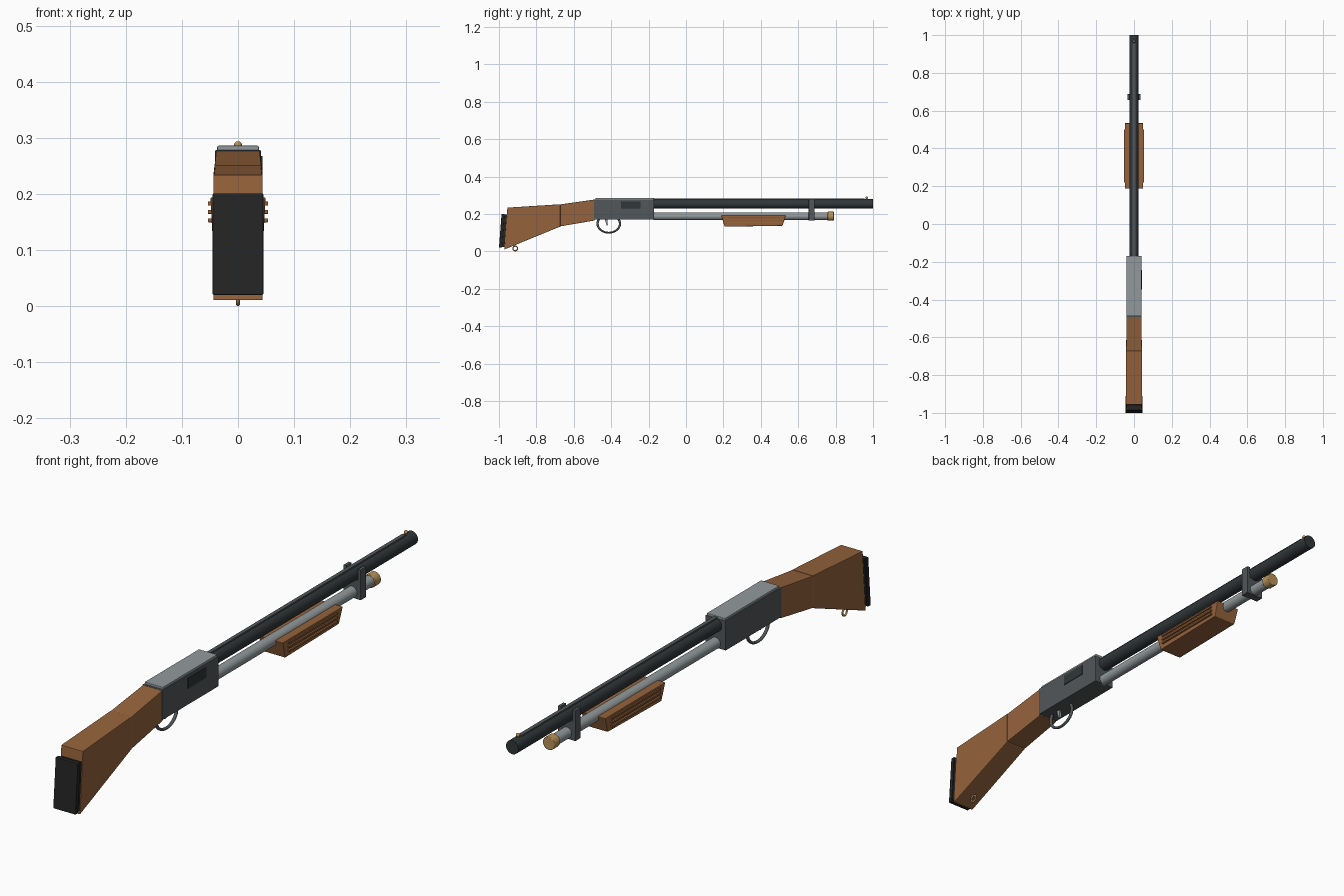
import bpy
from math import pi, radians

if "Cube" in bpy.data.objects:
    bpy.data.objects.remove(bpy.data.objects["Cube"])

MATS = {}
COLOURS = {
    "wood": (0.30, 0.125, 0.045, 1), "blued": (0.030, 0.037, 0.040, 1),
    "receiver_steel": (0.085, 0.095, 0.10, 1), "bright_steel": (0.29, 0.32, 0.33, 1),
    "rubber": (0.018, 0.018, 0.019, 1), "brass": (0.48, 0.29, 0.10, 1),
}


def paint(o, name, colour):
    o.name = name
    if colour not in MATS:
        MATS[colour] = bpy.data.materials.new(colour)
        MATS[colour].diffuse_color = COLOURS[colour]
    o.data.materials.append(MATS[colour])
    return o


def bevel(o, width):
    if width:
        m = o.modifiers.new("edge", 'BEVEL')
        m.width, m.segments = width, 2
    return o


def prism(name, profile, colour, edge=0.002):
    """Side profile of (y, z, half width) points, closed across x."""
    n = len(profile)
    verts = [(s * w, y, z) for s in (-1, 1) for y, z, w in profile]
    faces = [list(range(n)), list(range(2 * n - 1, n - 1, -1))]
    faces += [[i, i + n, (i + 1) % n + n, (i + 1) % n] for i in range(n)]
    me = bpy.data.meshes.new(name)
    me.from_pydata(verts, [], faces)
    o = bpy.data.objects.new(name, me)
    bpy.context.collection.objects.link(o)
    bpy.context.view_layer.objects.active = o
    o.select_set(True)
    bpy.ops.object.mode_set(mode='EDIT')
    bpy.ops.mesh.select_all(action='SELECT')
    bpy.ops.mesh.normals_make_consistent(inside=False)
    bpy.ops.object.mode_set(mode='OBJECT')
    o.select_set(False)
    return bevel(paint(o, name, colour), edge)


def box(name, x, y, z, colour, edge=0.001):
    bpy.ops.mesh.primitive_cube_add(size=1, location=[sum(r) / 2 for r in (x, y, z)])
    o = bpy.context.object
    o.scale = [r[1] - r[0] for r in (x, y, z)]
    bpy.ops.object.transform_apply(location=False, rotation=False)
    return bevel(paint(o, name, colour), edge)


def tube(name, r, y, z, colour):
    bpy.ops.mesh.primitive_cylinder_add(vertices=32, radius=r, depth=y[1] - y[0],
                                        location=(0, sum(y) / 2, z), rotation=(pi / 2, 0, 0))
    bpy.ops.object.shade_smooth_by_angle(angle=radians(35))
    return paint(bpy.context.object, name, colour)


def ring(name, r, thick, y, z, colour, squash=1):
    bpy.ops.mesh.primitive_torus_add(major_radius=r, minor_radius=thick, major_segments=40,
                                     minor_segments=10, location=(0, y, z), rotation=(0, pi / 2, 0))
    o = bpy.context.object
    o.scale.x = squash
    bpy.ops.object.shade_smooth_by_angle(angle=radians(60))
    return paint(o, name, colour)


# Stock, grip and butt pad
prism("stock", [(-0.972, 0.010, 0.044), (-0.672, 0.133, 0.042), (-0.672, 0.252, 0.042),
                (-0.955, 0.234, 0.044)], "wood")
prism("grip", [(-0.672, 0.134, 0.042), (-0.490, 0.165, 0.039), (-0.490, 0.277, 0.039),
               (-0.672, 0.251, 0.042)], "wood")
prism("butt_pad", [(-1.000, 0.020, 0.045), (-0.984, 0.020, 0.045), (-0.970, 0.201, 0.045),
                   (-0.986, 0.201, 0.045)], "rubber")
prism("butt_pad_base", [(-0.986, 0.024, 0.041), (-0.965, 0.024, 0.041), (-0.955, 0.196, 0.041),
                        (-0.974, 0.196, 0.041)], "rubber", 0)
ring("sling_ring", 0.0125, 0.0033, -0.913, 0.016, "brass")

# Receiver
box("receiver", (-0.041, 0.041), (-0.492, -0.170), (0.170, 0.278), "receiver_steel", 0.002)
box("receiver_top", (-0.037, 0.037), (-0.485, -0.172), (0.275, 0.286), "bright_steel", 0.002)
box("ejection_port", (0.030, 0.0435), (-0.348, -0.244), (0.230, 0.268), "blued")

# Trigger and its guard
ring("trigger_guard", 0.060, 0.006, -0.413, 0.148, "receiver_steel", 0.8)
prism("trigger", [(-0.436, 0.175, 0.005), (-0.420, 0.175, 0.005), (-0.418, 0.140, 0.004),
                  (-0.424, 0.138, 0.004)], "bright_steel", 0)

# Barrel with rib and bead sight
tube("barrel", 0.025, (-0.175, 1.0), 0.254, "blued")
box("barrel_rib", (-0.007, 0.007), (-0.172, 0.955), (0.272, 0.283), "receiver_steel", 0)
bpy.ops.mesh.primitive_uv_sphere_add(segments=16, ring_count=10, radius=0.007,
                                     location=(0, 0.967, 0.287))
bpy.ops.object.shade_smooth_by_angle(angle=radians(60))
paint(bpy.context.object, "bead_sight", "brass")
box("bead_post", (-0.003, 0.003), (0.963, 0.971), (0.274, 0.286), "brass", 0)

# Magazine tube and end cap
tube("magazine_tube", 0.020, (-0.175, 0.765), 0.188, "bright_steel")
bevel(tube("magazine_cap", 0.024, (0.757, 0.790), 0.188, "brass"), 0.002)

# Barrel band
for side, s in (("left", -1), ("right", 1)):
    box("barrel_band_" + side, sorted((s * 0.023, s * 0.035)), (0.656, 0.687),
        (0.166, 0.277), "receiver_steel")
box("barrel_band_bridge", (-0.030, 0.030), (0.657, 0.686), (0.166, 0.235), "receiver_steel")

# Pump handle with grip ridges
prism("pump_handle", [(0.206, 0.132, 0.046), (0.516, 0.137, 0.046), (0.534, 0.194, 0.049),
                      (0.188, 0.194, 0.049)], "wood")
for side, s in (("left", -1), ("right", 1)):
    for i, z in enumerate((0.153, 0.168, 0.183)):
        box(f"pump_ridge_{side}_{i + 1}", sorted((s * 0.040, s * 0.0535)),
            (0.220, 0.500), (z - 0.0035, z + 0.0035), "wood")

for m in bpy.data.materials:
    if m.users and not m.is_grease_pencil:
        m.use_nodes = True
        m.node_tree.nodes["Principled BSDF"].inputs["Base Color"].default_value = m.diffuse_color
